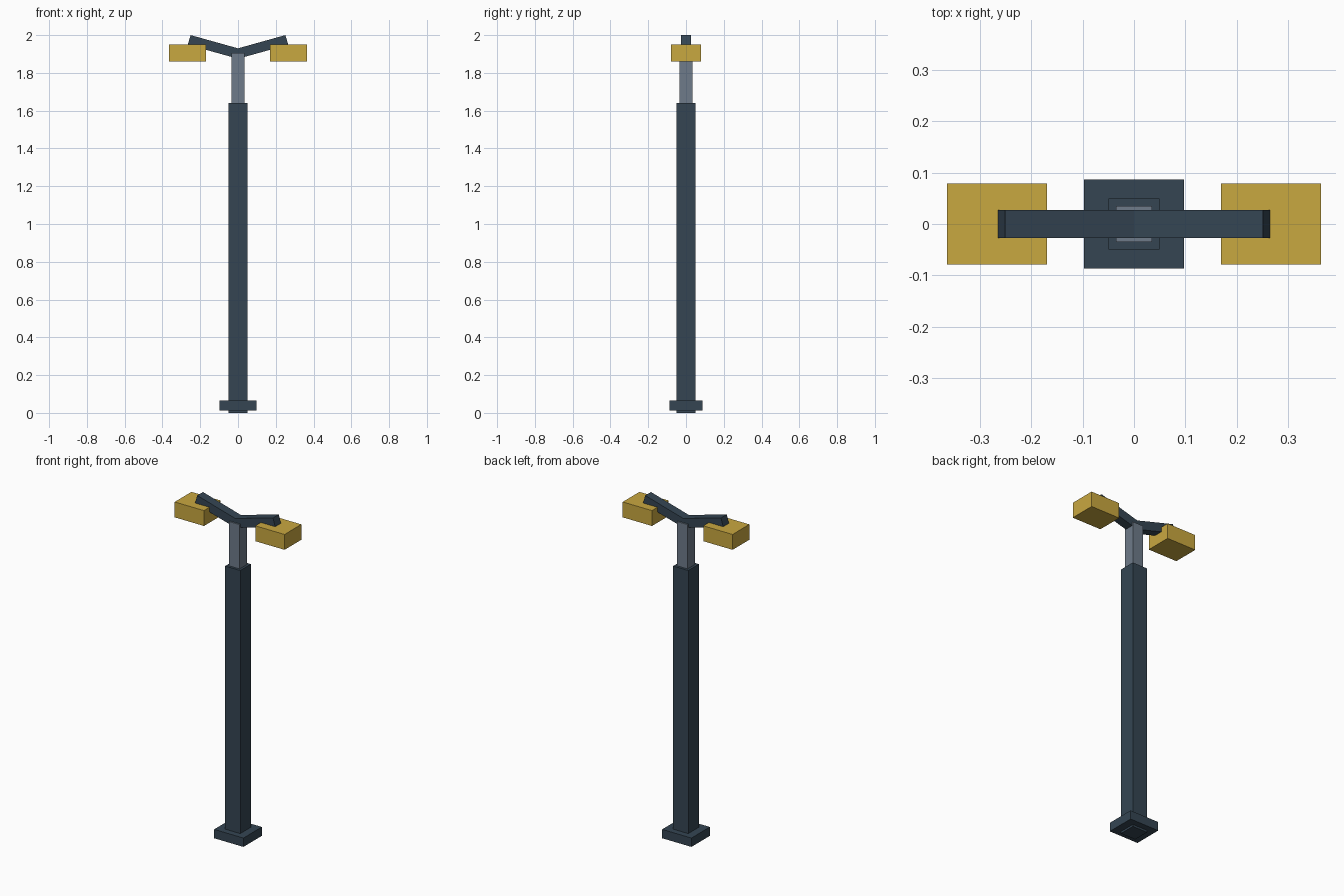
import bpy
import bmesh

cube = bpy.data.objects.get("Cube")
if cube:
    bpy.data.objects.remove(cube, do_unlink=True)


def make_material(name, rgb):
    mat = bpy.data.materials.new(name)
    mat.use_nodes = True
    color = (*rgb, 1)
    mat.diffuse_color = color
    bsdf = next(n for n in mat.node_tree.nodes if n.type == 'BSDF_PRINCIPLED')
    bsdf.inputs["Base Color"].default_value = color
    bsdf.inputs["Roughness"].default_value = 0.7
    return mat


def prism(name, profile, half_depth, mat):
    """Extrude a closed x-z profile symmetrically along y."""
    bm = bmesh.new()
    face = bm.faces.new([bm.verts.new((x, -half_depth, z)) for x, z in profile])
    moved = bmesh.ops.extrude_face_region(bm, geom=[face])["geom"]
    verts = [v for v in moved if isinstance(v, bmesh.types.BMVert)]
    bmesh.ops.translate(bm, verts=verts, vec=(0, 2 * half_depth, 0))
    bmesh.ops.recalc_face_normals(bm, faces=bm.faces)
    mesh = bpy.data.meshes.new(name)
    bm.to_mesh(mesh)
    bm.free()
    mesh.materials.append(mat)
    obj = bpy.data.objects.new(name, mesh)
    bpy.context.collection.objects.link(obj)
    return obj


def box(name, x0, x1, half_depth, z0, z1, mat):
    return prism(name, [(x0, z0), (x1, z0), (x1, z1), (x0, z1)], half_depth, mat)


slate = make_material("dark slate", (0.035, 0.060, 0.086))
steel = make_material("grey steel", (0.156, 0.198, 0.254))
gold = make_material("lamp gold", (0.584, 0.392, 0.051))

# Post: base plate, main pole and slimmer neck
box("base_plate", -0.097, 0.097, 0.087, 0.012, 0.065, slate)
box("pole", -0.05, 0.05, 0.05, 0, 1.64, slate)
box("neck", -0.035, 0.035, 0.035, 1.6, 1.905, steel)

# Raised arms and lamp heads on both sides
for side, s in (("left", 1), ("right", -1)):
    arm = [(0, 1.875), (0.266, 1.949), (0.251, 2.0), (0, 1.93)]
    prism(side + "_arm", [(s * x, z) for x, z in arm], 0.027, slate)
    box(side + "_lamp", s * 0.17, s * 0.364, 0.079, 1.859, 1.951, gold)
